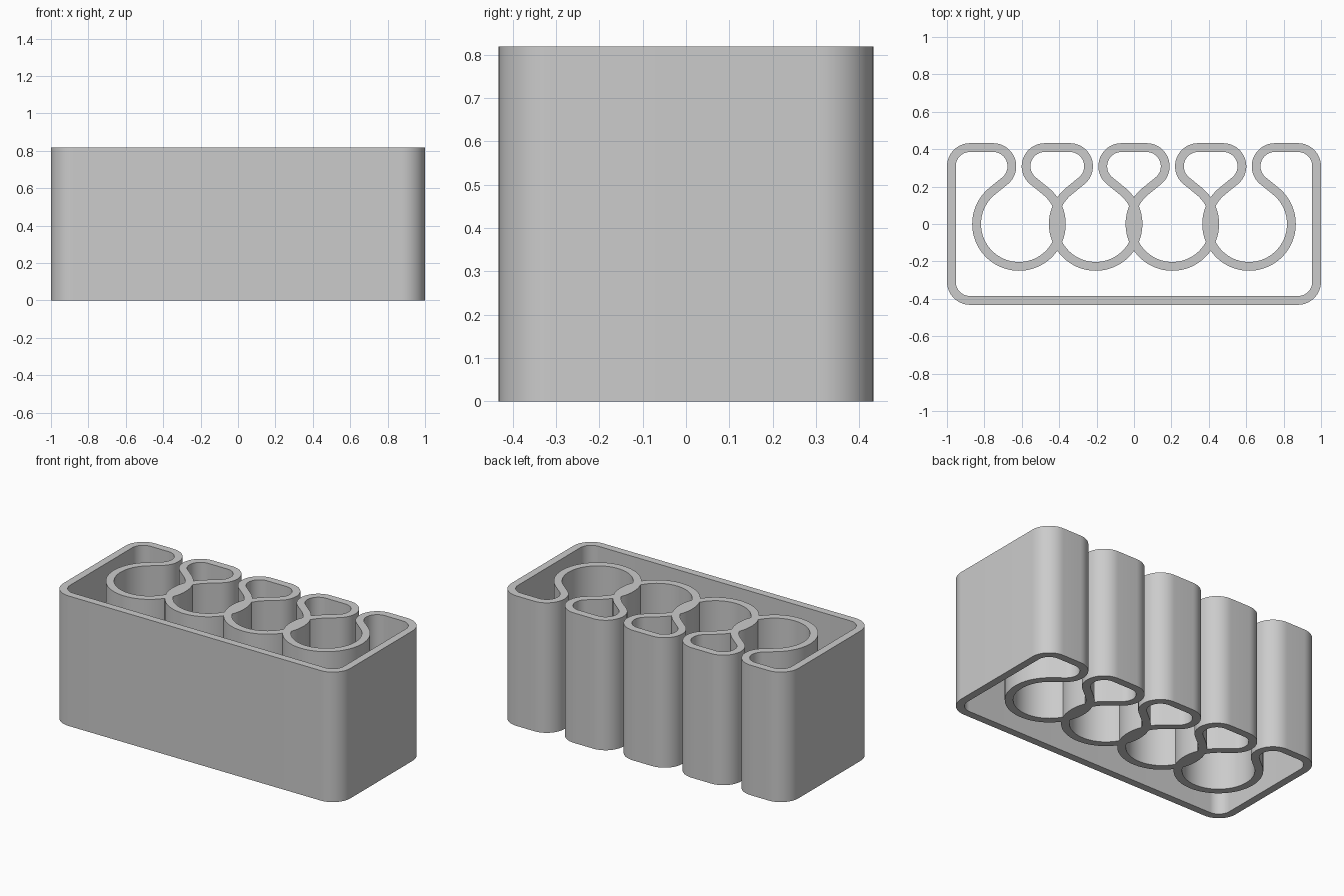
import bpy
import bmesh
from math import sin, cos, pi, acos, atan2, hypot

cube = bpy.data.objects.get("Cube")
if cube:
    bpy.data.objects.remove(cube, do_unlink=True)

HEIGHT = 0.818
WALL = 0.047
PITCH = 0.41            # distance between round cells
RING_R = 0.2265         # centreline radius of a round cell
LOBE_R = 0.1            # centreline radius of the pocket corners
LOBE_X, LOBE_Y = 0.138, 0.31
BACK_Y = LOBE_Y + LOBE_R - 0.0015
HALF_X, HALF_Y = 1 - WALL / 2, 0.432 - WALL / 2

grey = bpy.data.materials.new("grey plastic")
grey.use_nodes = True
colour = (0.6, 0.6, 0.6, 1)
grey.diffuse_color = colour
grey.node_tree.nodes["Principled BSDF"].inputs["Base Color"].default_value = colour


def arc(cx, cy, r, start, end, steps):
    """Centreline samples (x, y, left normal) along an arc."""
    side = -1 if end > start else 1
    angles = [start + (end - start) * i / steps for i in range(steps + 1)]
    return [(cx + r * cos(a), cy + r * sin(a), side * cos(a), side * sin(a)) for a in angles]


def wall(name, path, offset=0):
    """Thick wall standing along an open centreline."""
    h = WALL / 2
    outline = [(x + nx * h, y + ny * h) for x, y, nx, ny in path]
    outline += [(x - nx * h, y - ny * h) for x, y, nx, ny in reversed(path)]
    bm = bmesh.new()
    base = bm.faces.new([bm.verts.new((x + offset, y, 0)) for x, y in outline])
    top = bmesh.ops.extrude_face_region(bm, geom=[base])["geom"]
    bmesh.ops.translate(bm, vec=(0, 0, HEIGHT),
                        verts=[v for v in top if isinstance(v, bmesh.types.BMVert)])
    bmesh.ops.recalc_face_normals(bm, faces=bm.faces)
    mesh = bpy.data.meshes.new(name)
    bm.to_mesh(mesh)
    bm.free()
    mesh.materials.append(grey)
    obj = bpy.data.objects.new(name, mesh)
    bpy.context.collection.objects.link(obj)
    return obj


# Round cell with an S-curved neck and half a pocket on each side
back = HALF_Y
lobe_y = back - LOBE_R
dist = hypot(LOBE_X, lobe_y)
neck = atan2(-lobe_y, LOBE_X) + acos((RING_R + LOBE_R) / dist)
cell = [(-PITCH / 2, back, 0, 1)]
cell += arc(-LOBE_X, lobe_y, LOBE_R, pi / 2, neck, 24)
cell += arc(0, 0, RING_R, neck + pi, 2 * pi - neck, 72)
cell += arc(LOBE_X, lobe_y, LOBE_R, pi - neck, pi / 2, 24)
cell += [(PITCH / 2, back, 0, 1)]

# Outer frame: round the left side, the front and the right side
cx, cy = HALF_X - LOBE_R, HALF_Y - LOBE_R
frame = [(-2 * PITCH, back, 0, -1)]
for i, (sx, sy) in enumerate([(-1, 1), (-1, -1), (1, -1), (1, 1)]):
    a = pi / 2 + i * pi / 2
    frame += arc(sx * cx, sy * cy, LOBE_R, a, a + pi / 2, 16)
frame += [(2 * PITCH, back, 0, -1)]

# Join the frame and the four cells into one solid wall
holder = wall("divided_holder", frame)
bpy.context.view_layer.objects.active = holder
for i in range(4):
    part = wall("cell_wall", cell, (i - 1.5) * PITCH)
    union = holder.modifiers.new("join", "BOOLEAN")
    union.operation = "UNION"
    union.solver = "EXACT"
    union.object = part
    bpy.ops.object.modifier_apply(modifier=union.name)
    bpy.data.objects.remove(part, do_unlink=True)

bpy.ops.object.select_all(action="DESELECT")
holder.select_set(True)
bpy.ops.object.shade_smooth_by_angle()
